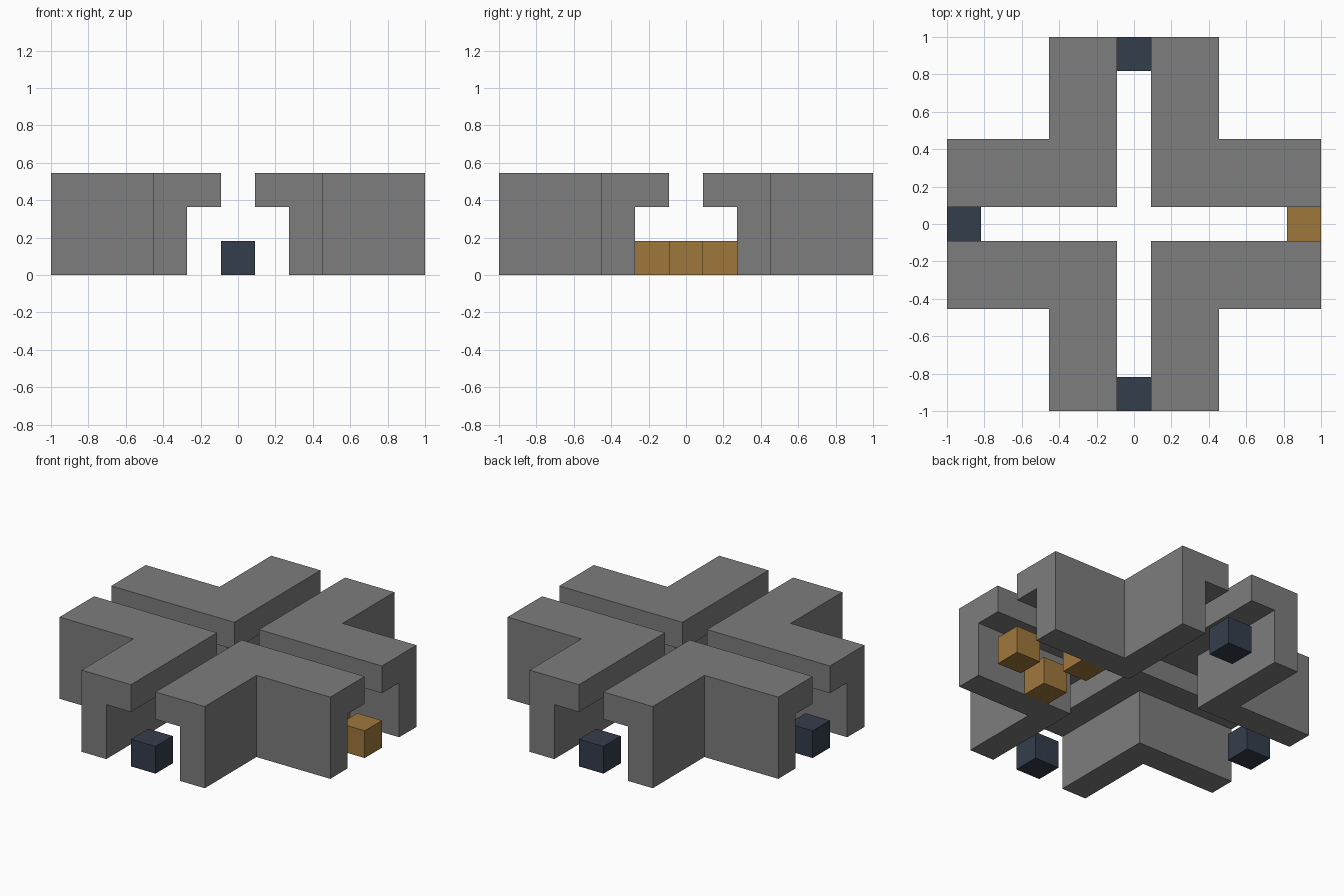
import bpy
import bmesh
import math
from mathutils import Vector

U = 2 / 11  # one block of the 11 x 11 x 3 layout

cube = bpy.data.objects.get("Cube")
if cube:
    bpy.data.objects.remove(cube, do_unlink=True)


def material(name, rgb):
    mat = bpy.data.materials.new(name)
    mat.use_nodes = True
    mat.diffuse_color = (*rgb, 1)
    mat.node_tree.nodes["Principled BSDF"].inputs["Base Color"].default_value = (*rgb, 1)
    return mat


grey = material("stone grey", (0.205, 0.205, 0.205))
amber = material("amber brown", (0.35, 0.187, 0.046))
navy = material("dark slate blue", (0.034, 0.048, 0.072))


def add_object(name, mesh, location=(0, 0, 0), turn=0):
    obj = bpy.data.objects.new(name, mesh)
    obj.location = location
    obj.rotation_euler.z = turn
    bpy.context.collection.objects.link(obj)
    return obj


def corner_mesh():
    bm = bmesh.new()
    # L-shaped wall, full height
    outline = [(1.5, 1.5), (5.5, 1.5), (5.5, 2.5), (2.5, 2.5), (2.5, 5.5), (1.5, 5.5)]
    base = bm.faces.new([bm.verts.new((x * U, y * U, 0)) for x, y in outline])
    up = bmesh.ops.extrude_face_region(bm, geom=[base], use_keep_orig=True)
    top = [v for v in up["geom"] if isinstance(v, bmesh.types.BMVert)]
    bmesh.ops.translate(bm, verts=top, vec=(0, 0, 3 * U))
    bmesh.ops.recalc_face_normals(bm, faces=bm.faces[:])
    # Roof overhangs pulled out of the upper inner faces
    bmesh.ops.bisect_plane(bm, geom=bm.verts[:] + bm.edges[:] + bm.faces[:],
                           plane_co=(0, 0, 2 * U), plane_no=(0, 0, 1))
    bm.normal_update()
    for axis in (Vector((1, 0, 0)), Vector((0, 1, 0))):
        inner = [f for f in bm.faces
                 if f.normal.dot(axis) < -0.9
                 and abs(f.calc_center_median().dot(axis) - 1.5 * U) < 0.01
                 and f.calc_center_median().z > 2 * U]
        ext = bmesh.ops.extrude_discrete_faces(bm, faces=inner)
        for face in ext["faces"]:
            bmesh.ops.translate(bm, verts=face.verts[:], vec=-axis * U)
        bm.normal_update()
    # Merge coplanar strips into clean flat faces
    bmesh.ops.remove_doubles(bm, verts=bm.verts[:], dist=0.0001)
    bmesh.ops.dissolve_limit(bm, angle_limit=0.01, verts=bm.verts[:], edges=bm.edges[:])
    bmesh.ops.recalc_face_normals(bm, faces=bm.faces[:])
    mesh = bpy.data.meshes.new("corner_wall")
    bm.to_mesh(mesh)
    bm.free()
    mesh.materials.append(grey)
    return mesh


def block_mesh(name, mat):
    bm = bmesh.new()
    bmesh.ops.create_cube(bm, size=U)
    mesh = bpy.data.meshes.new(name)
    bm.to_mesh(mesh)
    bm.free()
    mesh.materials.append(mat)
    return mesh


# Four corner walls around the crossing tunnels
wall = corner_mesh()
for i, name in enumerate(("back_left", "back_right", "front_right", "front_left")):
    add_object(name + "_corner_wall", wall, turn=i * math.pi / 2)

# Dark blocks at three tunnel mouths
dark_block = block_mesh("dark_block", navy)
for name, x, y in (("front", 0, -5), ("back", 0, 5), ("right", -5, 0)):
    add_object(name + "_dark_block", dark_block, (x * U, y * U, U / 2))

# Amber blocks at the mouth and along the sides of the left tunnel
amber_block = block_mesh("amber_block", amber)
for name, x, y in (("mouth", 5, 0), ("side_front", 3, -1), ("side_back", 3, 1)):
    add_object(name + "_amber_block", amber_block, (x * U, y * U, U / 2))
